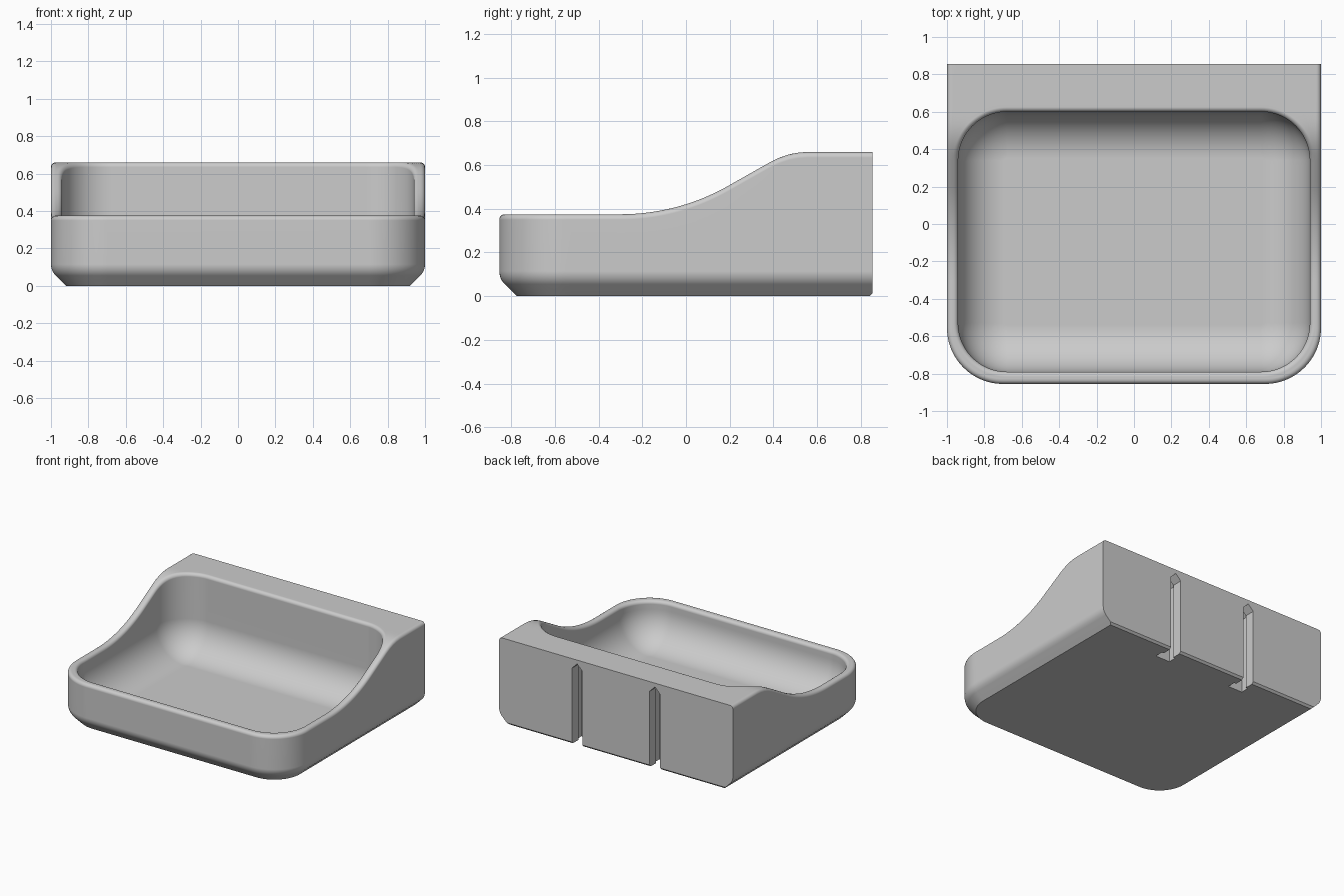
import bpy, bmesh, math

if "Cube" in bpy.data.objects:
    bpy.data.objects.remove(bpy.data.objects["Cube"])

BACK, FRONT = 0.855, -0.855
HIGH, LOW = 0.66, 0.375
RIM = 0.025          # rounding of the rim
BOWL = 0.25          # rounding of the tray floor
FLOOR = 0.06
SX, SY = 0.68, 0.34  # centre of the tray's back corners
K = 12               # half the steps of a corner


def height(y):
    """Top edge of the side wall: low front, sweeping up to the high back."""
    if y < -0.3:
        return LOW
    if y < 0.2:
        return LOW + 1 - math.sqrt(1 - (y + 0.3) ** 2)
    if y < 0.385:
        return 0.509 + (y - 0.2) * 0.565
    if y < 0.56:
        return HIGH - 0.35 + math.sqrt(0.35 ** 2 - (0.56 - y) ** 2)
    return HIGH


def lerp(a, b, t):
    return tuple(p + (q - p) * t for p, q in zip(a, b))


def arc(cx, cy, r, start, end):
    angles = [math.radians(start + (end - start) * i / (2 * K)) for i in range(2 * K + 1)]
    return [(cx + r * math.cos(a), cy + r * math.sin(a)) for a in angles]


def full_loop(back_corner, front_corner):
    """Join the corners along the side, then mirror to the other half."""
    side = [lerp(back_corner[-1], front_corner[0], i / 32) for i in range(1, 32)]
    half = back_corner + side + front_corner
    return half + [(-x, y) for x, y in reversed(half)]


def outer_loop(inset, back=BACK):
    corner = (1 - inset, back)
    along_back = [lerp((SX, back), corner, i / K) for i in range(K)]
    along_side = [lerp(corner, (1 - inset, SY), i / K) for i in range(K + 1)]
    return full_loop(along_back + along_side, arc(0.7, FRONT + 0.3, 0.3 - inset, 0, -90))


def inner_loop(inset):
    r = 0.26 - inset
    return full_loop(arc(SX, SY, r, 90, 0), arc(SX, -0.53, r, 0, -90))


def at(loop, z):
    return [(x, y, z) for x, y in loop]


def below_top(loop, drop):
    return [(x, y, height(y) - drop) for x, y in loop]


def quarter(n):
    return [math.pi / 2 * i / n for i in range(n + 1)]


def loft(name, rings):
    """Skin a stack of rings and cap both ends."""
    bm = bmesh.new()
    rows = [[bm.verts.new(p) for p in ring] for ring in rings]
    n = len(rows[0])
    for a, b in zip(rows, rows[1:]):
        for i in range(n):
            j = (i + 1) % n
            bm.faces.new((a[i], a[j], b[j], b[i]))
    bm.faces.new(rows[0])
    bm.faces.new(rows[-1])
    bmesh.ops.recalc_face_normals(bm, faces=bm.faces)
    mesh = bpy.data.meshes.new(name)
    bm.to_mesh(mesh)
    bm.free()
    obj = bpy.data.objects.new(name, mesh)
    bpy.context.collection.objects.link(obj)
    return obj


# Chamfered base, rounded into the walls
rings = [at(outer_loop(0.08, BACK - 0.015), 0), at(outer_loop(0.065), 0.015)]
for i in range(7):
    a = math.radians(45 * (1 - i / 6))
    rings.append(at(outer_loop(0.085 * (1 - math.cos(a))), 0.115 - 0.085 * math.sin(a)))

# Rounded outer rim, flat top, rounded inner rim
for a in quarter(6):
    rings.append(below_top(outer_loop(RIM * (1 - math.cos(a))), RIM * (1 - math.sin(a))))
rim_out, rim_in = outer_loop(RIM), inner_loop(-RIM)
for i in range(1, 8):
    rings.append(below_top([lerp(p, q, i / 8) for p, q in zip(rim_out, rim_in)], 0))
for a in quarter(6):
    rings.append(below_top(inner_loop(-RIM * (1 - math.sin(a))), RIM * (1 - math.cos(a))))

# Tray walls curving into the floor
for a in quarter(14):
    rings.append(at(inner_loop(BOWL * (1 - math.cos(a))), FLOOR + BOWL * (1 - math.sin(a))))
tray = loft("tray", rings)


# Two stepped hanging slots in the back, pointed at the top and open below
def slot_outline(cx, w, y):
    points = [(-w, -0.1), (w, -0.1), (w, 0.585), (0, 0.585 + w), (-w, 0.585)]
    return [(cx + x, y, z) for x, z in points]


for cx in (-0.333, 0.333):
    steps = [(0.045, 0.95), (0.045, 0.775), (0.062, 0.775), (0.062, 0.71)]
    cutter = loft("slot_cutter", [slot_outline(cx, w, y) for w, y in steps])
    cutter.hide_render = True
    cut = tray.modifiers.new("slot", "BOOLEAN")
    cut.operation, cut.solver, cut.object = "DIFFERENCE", "EXACT", cutter
    bpy.context.view_layer.objects.active = tray
    bpy.ops.object.modifier_apply(modifier=cut.name)
    bpy.data.objects.remove(cutter)

# Grey plastic
grey = bpy.data.materials.new("grey_plastic")
grey.use_nodes = True
colour = (0.6, 0.6, 0.6, 1)
grey.diffuse_color = colour
grey.node_tree.nodes["Principled BSDF"].inputs["Base Color"].default_value = colour
tray.data.materials.clear()
tray.data.materials.append(grey)

# Smooth shading with crisp edges
bpy.ops.object.select_all(action="DESELECT")
tray.select_set(True)
bpy.context.view_layer.objects.active = tray
bpy.ops.object.shade_smooth_by_angle(angle=math.radians(30))
weighted = tray.modifiers.new("weighted_normals", "WEIGHTED_NORMAL")
weighted.keep_sharp = True
